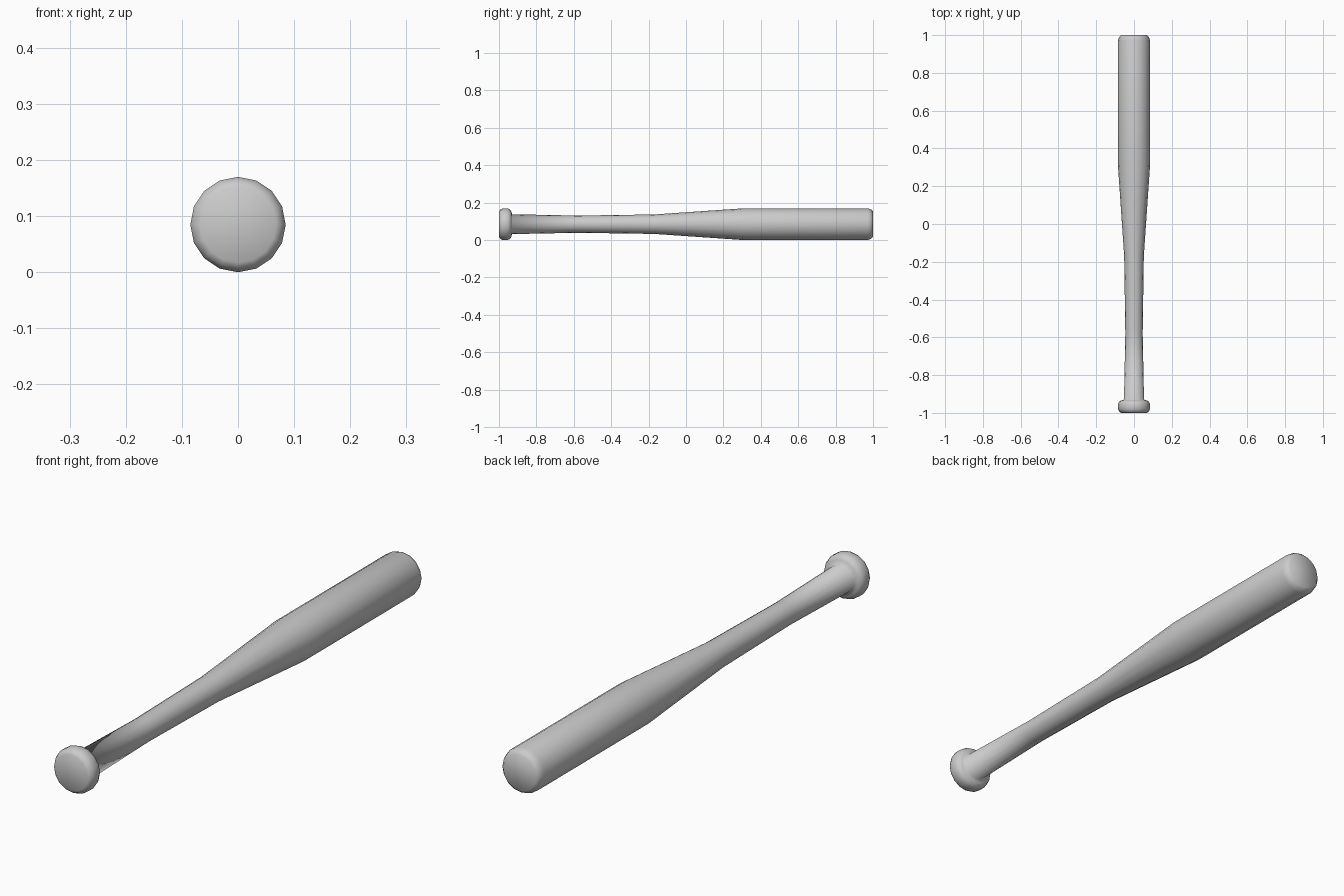
import bpy, bmesh, math

if "Cube" in bpy.data.objects:
    bpy.data.objects.remove(bpy.data.objects["Cube"])

SIDES = 16
R = 0.085

# Bat profile: (position along y, radius), knob to barrel tip
profile = [
    (-1.0, 0.068), (-0.993, 0.078), (-0.98, R), (-0.955, R),
    (-0.941, 0.079), (-0.934, 0.068), (-0.93, 0.053),
    (-0.58, 0.046), (-0.17, 0.052), (0.31, R),
    (0.972, R), (0.989, 0.079), (1.0, 0.068),
]

bm = bmesh.new()

# One ring of vertices per profile point
rings = []
for y, r in profile:
    ring = []
    for i in range(SIDES):
        a = 2 * math.pi * i / SIDES
        ring.append(bm.verts.new((r * math.cos(a), y, R + r * math.sin(a))))
    rings.append(ring)

# Side walls
for a, b in zip(rings, rings[1:]):
    for i in range(SIDES):
        j = (i + 1) % SIDES
        bm.faces.new((a[i], a[j], b[j], b[i]))

# End caps
bm.faces.new(rings[0])
bm.faces.new(rings[-1])
bmesh.ops.recalc_face_normals(bm, faces=bm.faces)
for f in bm.faces:
    f.smooth = True

mesh = bpy.data.meshes.new("baseball_bat")
bm.to_mesh(mesh)
bm.free()
bat = bpy.data.objects.new("baseball_bat", mesh)
bpy.context.collection.objects.link(bat)
